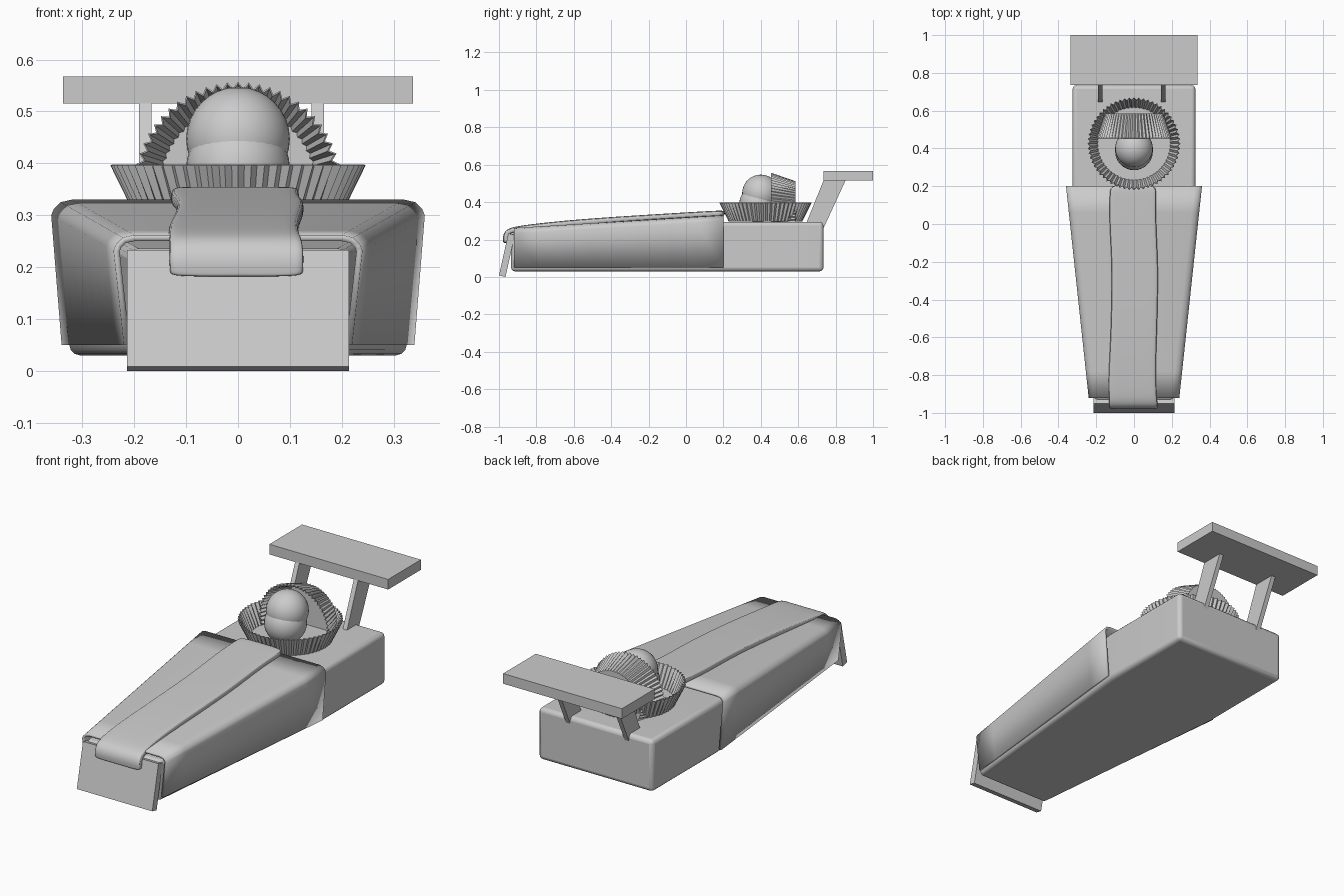
import bpy, bmesh
from math import sin, cos, pi
from mathutils import Vector

if "Cube" in bpy.data.objects:
    bpy.data.objects.remove(bpy.data.objects["Cube"])


def finish(ob, smooth=None):
    bpy.ops.object.select_all(action='DESELECT')
    ob.select_set(True)
    bpy.context.view_layer.objects.active = ob
    if smooth:
        bpy.ops.object.shade_smooth_by_angle(angle=smooth)
    return ob


def loft(name, rings, closed=True, smooth=None):
    """Skin a list of point rings; closed rings also get end caps."""
    bm = bmesh.new()
    vs = [[bm.verts.new(p) for p in r] for r in rings]
    n = len(rings[0])
    for a, b in zip(vs, vs[1:]):
        for i in range(n if closed else n - 1):
            j = (i + 1) % n
            bm.faces.new((a[i], a[j], b[j], b[i]))
    if closed:
        bm.faces.new(vs[0])
        bm.faces.new(vs[-1])
    bmesh.ops.recalc_face_normals(bm, faces=bm.faces)
    me = bpy.data.meshes.new(name)
    bm.to_mesh(me)
    bm.free()
    ob = bpy.data.objects.new(name, me)
    bpy.context.collection.objects.link(ob)
    return finish(ob, smooth)


def slab(name, profile, x0, x1):
    """Extrude a (y, z) profile along x."""
    return loft(name, [[(x, y, z) for y, z in profile] for x in (x0, x1)])


# Chassis: rounded box, tapering under the hood
base = loft("chassis", [[(-w, y, 0.03), (w, y, 0.03), (w, y, t), (-w, y, t)]
                        for y, w, t in ((-0.935, 0.21, 0.235), (0.2, 0.325, 0.295),
                                        (0.735, 0.325, 0.295))], smooth=0.6)
m = base.modifiers.new("round", 'BEVEL')
m.width, m.segments, m.limit_method = 0.02, 3, 'ANGLE'


# Hood: folded sheet over the tapering front, open underneath
def hood_ring(y, w, top):
    half = [(w - 0.02, 0.05), (w, top - 0.03), (w - 0.005, top - 0.018),
            (w - 0.018, top - 0.005), (w - 0.04, top)]
    return [(-x, y, z) for x, z in half] + [(x, y, z) for x, z in half[::-1]]


N = 8
hood = loft("hood", [hood_ring(-0.92 + 1.12 * i / N, 0.24 + 0.12 * i / N, 0.262 + 0.068 * i / N)
                     for i in range(N + 1)], closed=False, smooth=0.9)
m = hood.modifiers.new("sheet", 'SOLIDIFY')
m.thickness, m.offset = 0.012, -1
# make sure the sheet thickens inwards
if hood.data.polygons[4].normal.z < 0:
    hood.data.flip_normals()

# Centre strip: soft wavy band curling over the nose
path = [(0.21, 0.34, -0.005, 0.122), (0.17, 0.34, -0.005, 0.124), (0, 0.33, -0.008, 0.124),
        (-0.2, 0.318, 0.006, 0.123), (-0.45, 0.302, 0.003, 0.123), (-0.65, 0.286, -0.004, 0.123),
        (-0.8, 0.27, -0.01, 0.126), (-0.91, 0.256, -0.007, 0.127), (-0.955, 0.242, -0.003, 0.129),
        (-0.966, 0.215, -0.003, 0.13), (-0.962, 0.19, -0.003, 0.129), (-0.962, 0.181, -0.003, 0.127)]
T, rings = 0.015, []
for i, (y, z, c, w) in enumerate(path):
    a, b = path[max(i - 1, 0)], path[min(i + 1, len(path) - 1)]
    d = Vector((0, a[0] - b[0], a[1] - b[1])).normalized()
    nrm = Vector((0, -d.z, d.y))
    sect = [(-w + .02, -T), (w - .02, -T), (w, -T), (w, T), (w - .02, T), (-w + .02, T), (-w, T), (-w, -T)]
    rings.append([Vector((c + x, y, z)) + nrm * h for x, h in sect])
strip = loft("centre_strip", rings, smooth=1.0)
strip.modifiers.new("soft", 'SUBSURF').levels = 2
strip.modifiers["soft"].render_levels = 2

# Nose plate: leaning flat panel
slab("nose_plate", [(-1, 0.008), (-0.965, 0), (-0.915, 0.225), (-0.95, 0.233)], -0.214, 0.214)

# Rear wing and its two struts
slab("rear_wing", [(0.735, 0.515), (1, 0.515), (1, 0.567), (0.735, 0.567)], -0.337, 0.337)
for side, x in (("left", -0.179), ("right", 0.154)):
    slab("wing_strut_" + side, [(0.642, 0.285), (0.728, 0.245), (0.855, 0.52), (0.737, 0.52)],
         x - 0.012, x + 0.012)


# Pleated paper cups: cockpit ring and headrest
def pleated_cup(name, r0, r1, h, loc, tilt=0, pleats=60):
    bm = bmesh.new()
    n = pleats * 2
    rows = []
    for r, z, amp in ((r0, 0, 0.005), (r1, h, 0.012)):
        rows.append([bm.verts.new(((r - amp * (k % 2)) * cos(pi * k / pleats),
                                   (r - amp * (k % 2)) * sin(pi * k / pleats), z)) for k in range(n)])
    for k in range(n):
        j = (k + 1) % n
        bm.faces.new((rows[0][k], rows[0][j], rows[1][j], rows[1][k]))
    bm.faces.new(rows[0][::-1])
    me = bpy.data.meshes.new(name)
    bm.to_mesh(me)
    bm.free()
    ob = bpy.data.objects.new(name, me)
    bpy.context.collection.objects.link(ob)
    ob.location, ob.rotation_euler.x = loc, tilt
    m = ob.modifiers.new("paper", 'SOLIDIFY')
    m.thickness, m.offset = 0.004, -1
    return finish(ob)


pleated_cup("cockpit_cup", 0.197, 0.246, 0.1, (0, 0.425, 0.296))
pleated_cup("headrest_cup", 0.155, 0.2, 0.13, (0, 0.585, 0.357), pi / 2)

# Driver: two overlapping balls
for name, y, z in (("driver_body", 0.385, 0.39), ("driver_head", 0.4, 0.447)):
    bpy.ops.mesh.primitive_uv_sphere_add(segments=32, ring_count=16, radius=0.1, location=(0, y, z))
    bpy.context.object.name = name
    bpy.ops.object.shade_smooth()
